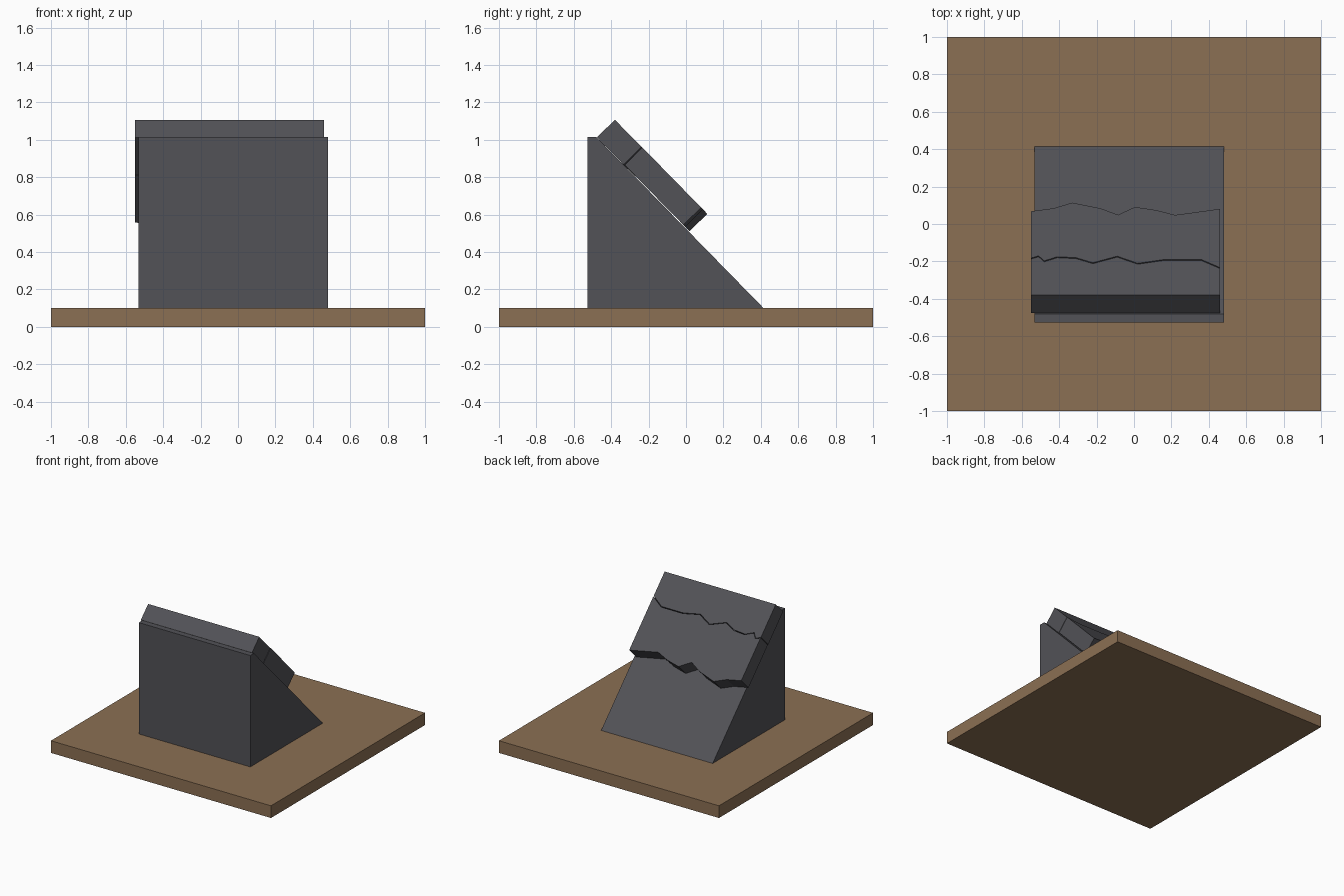
import bpy, bmesh
from mathutils import Vector

if "Cube" in bpy.data.objects:
    bpy.data.objects.remove(bpy.data.objects["Cube"])


def material(name, rgb):
    m = bpy.data.materials.new(name)
    m.diffuse_color = (*rgb, 1)
    m.use_nodes = True
    m.node_tree.nodes["Principled BSDF"].inputs["Base Color"].default_value = m.diffuse_color
    return m


WOOD = material("brown_wood", (0.26, 0.16, 0.087))
STONE = material("dark_grey_stone", (0.084, 0.084, 0.095))


def prism(name, outline, offset, mat):
    """Closed solid: an outline of 3D points extruded along offset."""
    bm = bmesh.new()
    face = bm.faces.new([bm.verts.new(p) for p in outline])
    ext = bmesh.ops.extrude_face_region(bm, geom=[face])
    verts = [g for g in ext["geom"] if isinstance(g, bmesh.types.BMVert)]
    bmesh.ops.translate(bm, verts=verts, vec=offset)
    bmesh.ops.recalc_face_normals(bm, faces=bm.faces)
    mesh = bpy.data.meshes.new(name)
    bm.to_mesh(mesh)
    bm.free()
    mesh.materials.append(mat)
    obj = bpy.data.objects.new(name, mesh)
    bpy.context.collection.objects.link(obj)
    return obj


# Square wooden base board
prism("base_board", [(-1, -1, 0), (1, -1, 0), (1, 1, 0), (-1, 1, 0)],
      Vector((0, 0, 0.1)), WOOD)

# Wedge block with a narrow flat top and a sloping back
profile = [(-0.527, 0.1), (0.415, 0.1), (-0.48, 1.015), (-0.527, 1.015)]
prism("wedge_block", [(-0.533, y, z) for y, z in profile],
      Vector((1.014, 0, 0)), STONE)

# Broken slab lying on the slope, in two pieces with jagged edges
DOWN = Vector((0, 0.895, -0.915)).normalized()
NORMAL = Vector((0, 0.915, 0.895)).normalized()
START = Vector((0, -0.477, 1.0125))
THICK = 0.135
TOP_Y = -0.38

crack = [(-0.55, -0.187), (-0.51, -0.175), (-0.48, -0.202), (-0.41, -0.18),
         (-0.31, -0.185), (-0.22, -0.212), (-0.09, -0.177), (0.02, -0.215),
         (0.16, -0.195), (0.36, -0.195), (0.46, -0.238)]
broken_edge = [(-0.55, 0.067), (-0.43, 0.083), (-0.33, 0.113), (-0.18, 0.083),
               (-0.085, 0.048), (0.005, 0.09), (0.12, 0.073), (0.22, 0.047),
               (0.46, 0.08)]


def slab(name, upper, lower, lift, gap=0):
    """Slab piece between two edges, given as (x, y seen from the top)."""
    def point(x, y, shift=0):
        along = (y + shift - TOP_Y) / DOWN.y
        return START + Vector((x, 0, 0)) + DOWN * along + NORMAL * lift

    outline = [point(x, y, gap) for x, y in upper]
    outline += [point(x, y) for x, y in reversed(lower)]
    prism(name, outline, NORMAL * (THICK - lift * 0.5), STONE)


slab("upper_slab", [(-0.55, TOP_Y), (0.46, TOP_Y)], crack, 0.001)
slab("lower_slab", crack, broken_edge, 0.004, 0.004)
